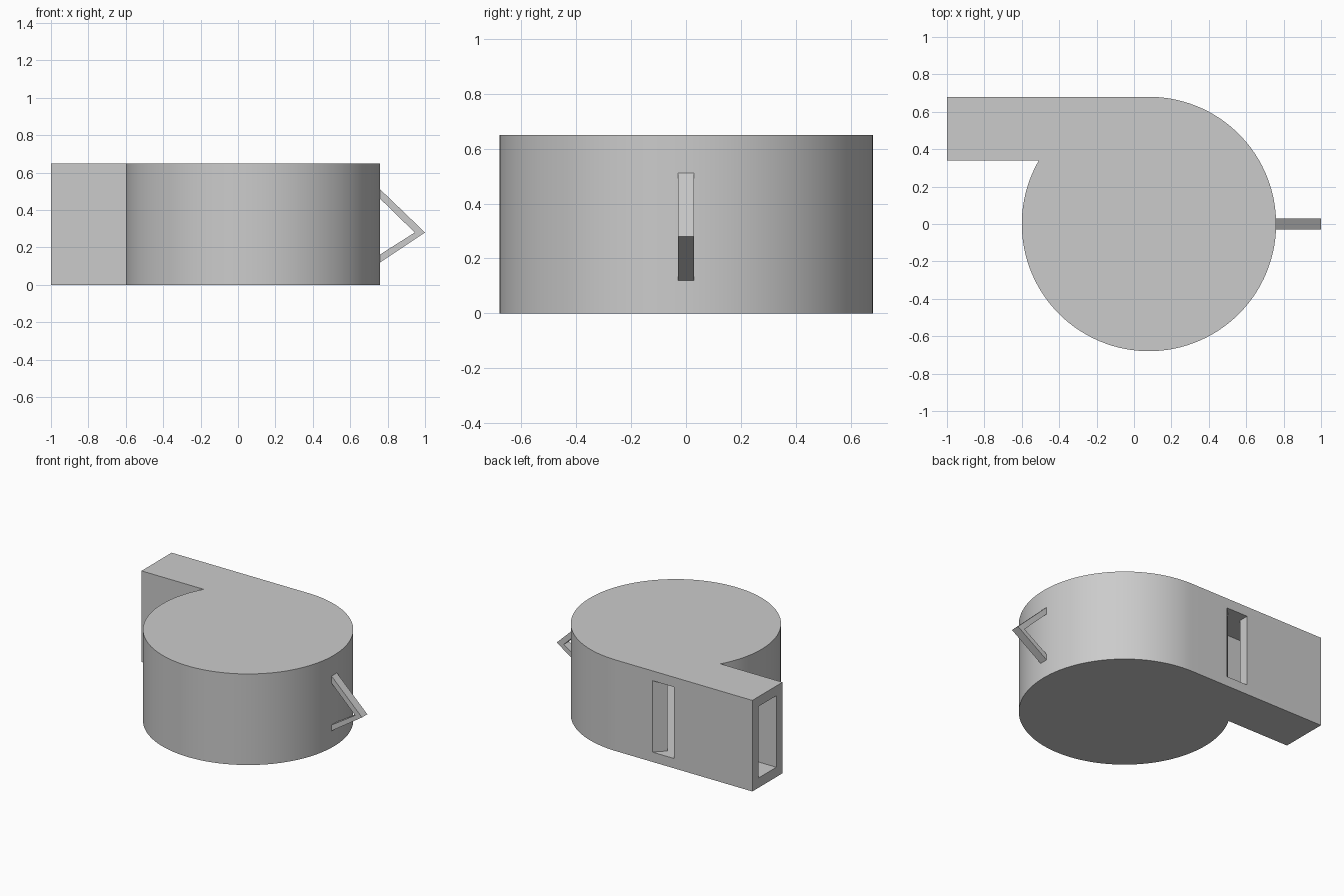
import bpy, bmesh, math

cube = bpy.data.objects.get("Cube")
if cube:
    bpy.data.objects.remove(cube, do_unlink=True)

# Single flat colour
grey = bpy.data.materials.new("light_grey")
grey.use_nodes = True
grey.diffuse_color = (0.6, 0.6, 0.6, 1)
grey.node_tree.nodes["Principled BSDF"].inputs["Base Color"].default_value = (0.6, 0.6, 0.6, 1)

HEIGHT, WALL = 0.65, 0.07
CX, RADIUS = 0.08, 0.68      # round chamber
MOUTH_IN = 0.34              # inner side of the mouthpiece


def prism(name, points, start, depth):
    """Extrude a closed outline of 3D points along the vector depth."""
    bm = bmesh.new()
    face = bm.faces.new([bm.verts.new(p) for p in points])
    top = bmesh.ops.extrude_face_region(bm, geom=[face])
    moved = [g for g in top["geom"] if isinstance(g, bmesh.types.BMVert)]
    bmesh.ops.translate(bm, verts=moved, vec=depth)
    bmesh.ops.translate(bm, verts=bm.verts, vec=start)
    bmesh.ops.recalc_face_normals(bm, faces=bm.faces)
    mesh = bpy.data.meshes.new(name)
    bm.to_mesh(mesh)
    bm.free()
    mesh.materials.append(grey)
    obj = bpy.data.objects.new(name, mesh)
    bpy.context.collection.objects.link(obj)
    return obj


def outline(radius, inner_y, end_x, extra=()):
    """Round chamber with a straight mouthpiece leaving on its tangent."""
    first = math.pi - math.asin(inner_y / radius)
    last = 2.5 * math.pi
    steps = 96
    pts = [(end_x, radius, 0), (end_x, inner_y, 0)]
    for i in range(steps + 1):
        a = first + (last - first) * i / steps
        pts.append((CX + radius * math.cos(a), radius * math.sin(a), 0))
    return pts + list(extra)


# Body shell
body = prism("whistle_body", outline(RADIUS, MOUTH_IN, -1), (0, 0, 0), (0, 0, HEIGHT))

# Cavity: chamber, air channel and side window with a slanted lip
window = [(-0.28, RADIUS - WALL, 0), (-0.17, 0.72, 0),
          (-0.38, 0.72, 0), (-0.38, RADIUS - WALL, 0)]
cavity = prism("cavity_cutter",
               outline(RADIUS - WALL, MOUTH_IN + WALL, -1.1, window),
               (0, 0, WALL), (0, 0, HEIGHT - 2 * WALL))
cavity.hide_render = True
cut = body.modifiers.new("hollow", "BOOLEAN")
cut.operation = "DIFFERENCE"
cut.solver = "EXACT"
cut.object = cavity
bpy.context.view_layer.objects.active = body
bpy.ops.object.modifier_apply(modifier=cut.name)
bpy.data.objects.remove(cavity, do_unlink=True)

bpy.ops.object.select_all(action="DESELECT")
body.select_set(True)
bpy.ops.object.shade_smooth_by_angle(angle=math.radians(25))

# Pointed cord loop on the side
profile = [(0.74, 0.53), (1.0, 0.28), (0.74, 0.107),
           (0.74, 0.15), (0.945, 0.28), (0.74, 0.48)]
prism("cord_loop", [(x, 0, z) for x, z in profile], (0, -0.03, 0), (0, 0.06, 0))
